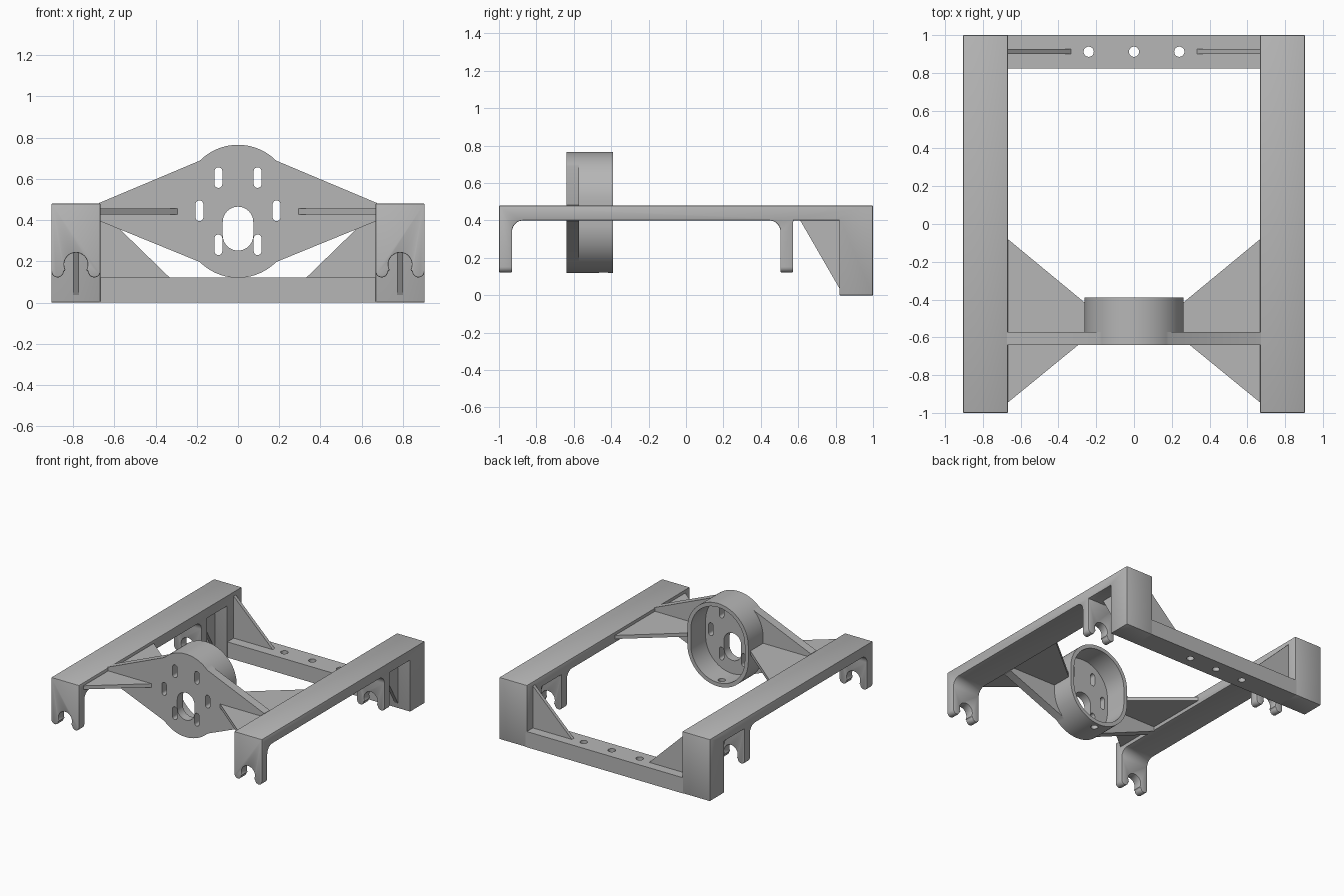
import bpy, bmesh
from math import cos, sin, radians

if "Cube" in bpy.data.objects:
    bpy.data.objects.remove(bpy.data.objects["Cube"])

grey = bpy.data.materials.new("matte grey")
grey.use_nodes = True
COLOR = (0.47, 0.47, 0.47, 1)
grey.diffuse_color = COLOR
grey.node_tree.nodes["Principled BSDF"].inputs["Base Color"].default_value = COLOR

X, Y, Z = range(3)


def arc(u, v, r, start, end, n=20):
    angles = [radians(start + (end - start) * i / n) for i in range(n + 1)]
    return [(u + r * cos(a), v + r * sin(a)) for a in angles]


def slot(u, low, high, r, n=20):
    """Upright slot outline between two end-arc centres."""
    return arc(u, high, r, 0, 180, n) + arc(u, low, r, 180, 360, n)


def disc(u, v, r):
    return arc(u, v, r, 0, 360, 32)[:-1]


def prism(name, outline, axis, low, high):
    """Extrude an outline drawn in the plane across the given axis."""
    bm = bmesh.new()
    verts = []
    for p in outline:
        co = list(p)
        co.insert(axis, low)
        verts.append(bm.verts.new(co))
    face = bm.faces.new(verts)
    new = bmesh.ops.extrude_face_region(bm, geom=[face])["geom"]
    shift = [0, 0, 0]
    shift[axis] = high - low
    bmesh.ops.translate(bm, vec=shift, verts=[g for g in new if isinstance(g, bmesh.types.BMVert)])
    bmesh.ops.recalc_face_normals(bm, faces=bm.faces)
    mesh = bpy.data.meshes.new(name)
    bm.to_mesh(mesh)
    bm.free()
    mesh.materials.append(grey)
    obj = bpy.data.objects.new(name, mesh)
    bpy.context.collection.objects.link(obj)
    return obj


def finish(obj, cutters=(), bevel=0.0, mirror=False):
    """Cut, soften, mirror and shade a part, then drop its cutters."""
    for c in cutters:
        m = obj.modifiers.new("cut", "BOOLEAN")
        m.operation, m.solver, m.object = "DIFFERENCE", "EXACT", c
    if bevel:
        m = obj.modifiers.new("soften", "BEVEL")
        m.width, m.segments = bevel, 2
        m.limit_method, m.angle_limit = "ANGLE", radians(40)
    if mirror:
        m = obj.modifiers.new("mirror", "MIRROR")
        m.use_mirror_merge = False
    deps = bpy.context.evaluated_depsgraph_get()
    mesh = bpy.data.meshes.new_from_object(obj.evaluated_get(deps))
    obj.modifiers.clear()
    obj.data = mesh
    for c in cutters:
        bpy.data.objects.remove(c)
    bpy.ops.object.select_all(action="DESELECT")
    obj.select_set(True)
    bpy.context.view_layer.objects.active = obj
    bpy.ops.object.shade_smooth_by_angle(angle=radians(30))


IN, OUT = 0.667, 0.905      # inner and outer faces of the side rails
MID = (IN + OUT) / 2

# Side rails with front leg, clip leg and rear post in one side profile
side = [(-1, 0.48), (-1, 0.12), (-0.93, 0.12)]
side += arc(-0.87, 0.34, 0.06, 180, 90, 8)
side += arc(0.445, 0.34, 0.06, 90, 0, 8)
side += [(0.505, 0.12), (0.573, 0.12), (0.573, 0.4), (0.82, 0.4), (0.82, 0), (1, 0), (1, 0.48)]
rails = prism("side_rails", side, X, IN, OUT)

# Open clip notch with rounded prongs at the foot of the two thin legs
foot = 0.152
notch = [(0.6, 0.05), (1, 0.05), (1, foot)]
notch += arc(OUT - 0.03, foot, 0.03, 0, -180, 12)
notch += arc(MID, 0.185, 0.057, -30, 210, 28)
notch += arc(IN + 0.03, foot, 0.03, 0, -180, 12)
notch += [(0.6, foot)]
clips = [prism("clip_cutter", notch, Y, a, b) for a, b in ((-1.1, -0.9), (0.45, 0.6))]
finish(rails, clips, bevel=0.006, mirror=True)

# Gussets bracing the rear posts to the rails
post = prism("post_gussets", [(0.605, 0.41), (0.83, 0.41), (0.83, 0.02)], X, MID - 0.015, MID + 0.015)
finish(post, mirror=True)

# Rear cross bar with three holes
bar = prism("rear_cross_bar", [(0.823, 0), (1, 0), (1, 0.122), (0.823, 0.122)], X, -IN - 0.01, IN + 0.01)
finish(bar, [prism("bar_hole", disc(x, 0.912, 0.027), Z, -0.1, 0.2) for x in (-0.24, 0, 0.24)])

# Upright gussets between cross bar and posts
bar_gusset = prism("bar_gussets", [(0.68, 0.46), (0.32, 0.11), (0.68, 0.11)], Y, 0.9, 0.926)
finish(bar_gusset, mirror=True)

# Front mounting plate tapering out to the rails
LOW, HIGH, R = 0.382, 0.503, 0.262
END = IN + 0.006
outline = arc(0, HIGH, R, 45, 135) + [(-END, 0.483), (-END, 0.396)]
outline += arc(0, LOW, R, 225, 315) + [(END, 0.396), (END, 0.483)]
plate = prism("mounting_plate", outline, Y, -0.64, -0.572)
holes = [prism("shaft_hole", slot(0, 0.326, 0.391, 0.074), Y, -0.8, -0.5)]
for x, z in ((0.095, 0.606), (0.187, 0.445), (0.095, 0.28)):
    for s in (-1, 1):
        holes.append(prism("bolt_slot", slot(s * x, z - 0.031, z + 0.031, 0.019, 10), Y, -0.8, -0.5))
finish(plate, holes)

# Oblong cup behind the plate, open to the rear, with a drain hole
cup = prism("motor_cup", slot(0, LOW, HIGH, R, 40), Y, -0.575, -0.39)
finish(cup, [prism("cup_hollow", slot(0, LOW, HIGH, R - 0.03, 40), Y, -0.7, -0.3),
             prism("drain_hole", disc(0, -0.44, 0.026), Z, 0, 0.25)])

# Flat gussets bracing the plate to the rails
front = prism("front_plate_gussets", [(0.68, -0.955), (0.68, -0.62), (0.27, -0.62)], Z, 0.428, 0.456)
finish(front, mirror=True)
back = prism("rear_plate_gussets", [(0.68, -0.07), (0.25, -0.425), (0.25, -0.58), (0.68, -0.58)], Z, 0.428, 0.456)
finish(back, mirror=True)
